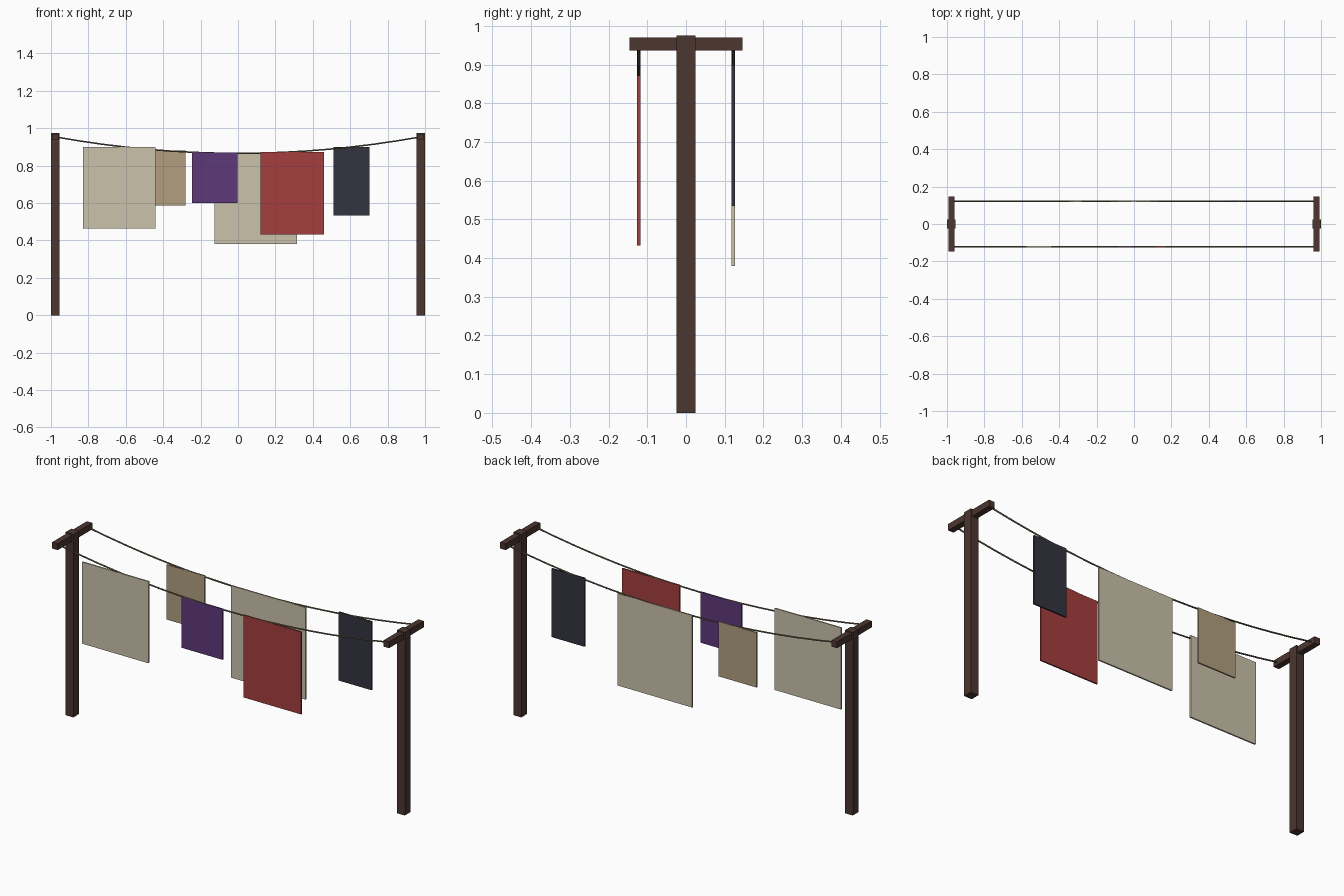
import bpy, bmesh

if "Cube" in bpy.data.objects:
    bpy.data.objects.remove(bpy.data.objects["Cube"])


def material(name, rgb):
    """Flat colour from 0-255 sRGB values."""
    lin = [(c / 255 / 12.92) if c < 10 else ((c / 255 + 0.055) / 1.055) ** 2.4 for c in rgb]
    m = bpy.data.materials.new(name)
    m.diffuse_color = (*lin, 1)
    m.use_nodes = True
    m.node_tree.nodes["Principled BSDF"].inputs["Base Color"].default_value = m.diffuse_color
    return m


WOOD = material("dark_wood", (76, 54, 47))
ROPE = material("rope_brown", (112, 103, 82))
CREAM = material("cream_cloth", (202, 194, 170))
TAN = material("tan_cloth", (177, 159, 128))
PURPLE = material("purple_cloth", (95, 56, 122))
RED = material("red_cloth", (164, 62, 62))
NAVY = material("navy_cloth", (52, 52, 64))


def box(name, x0, x1, y0, y1, z0, z1, mat):
    bm = bmesh.new()
    bmesh.ops.create_cube(bm, size=1)
    for v in bm.verts:
        v.co.x = x1 if v.co.x > 0 else x0
        v.co.y = y1 if v.co.y > 0 else y0
        v.co.z = z1 if v.co.z > 0 else z0
    me = bpy.data.meshes.new(name)
    bm.to_mesh(me)
    bm.free()
    me.materials.append(mat)
    ob = bpy.data.objects.new(name, me)
    bpy.context.collection.objects.link(ob)
    return ob


LINE_Y = 0.122   # distance of each line from the centre
END_X = 0.977    # centre of the posts

# Posts with crossbars
for side, s in (("left", -1), ("right", 1)):
    c = s * END_X
    box(side + "_post", c - 0.023, c + 0.023, -0.024, 0.024, 0, 0.975, WOOD)
    box(side + "_crossbar", c - 0.016, c + 0.016, -0.146, 0.146, 0.936, 0.97, WOOD)

# Sagging lines
for side, s in (("front", -1), ("back", 1)):
    cu = bpy.data.curves.new(side + "_line", "CURVE")
    cu.dimensions = "3D"
    cu.bevel_depth = 0.004
    cu.bevel_resolution = 2
    cu.use_fill_caps = True
    n = 16
    sp = cu.splines.new("POLY")
    sp.points.add(n)
    for i, p in enumerate(sp.points):
        t = 2 * i / n - 1
        p.co = (t * END_X, s * LINE_Y, 0.866 + 0.088 * t * t, 1)
    cu.materials.append(ROPE)
    ob = bpy.data.objects.new(side + "_line", cu)
    bpy.context.collection.objects.link(ob)

# Hanging laundry: name, line side, x range, z range, colour
LAUNDRY = [
    ("front_cream_sheet", -1, -0.83, -0.44, 0.465, 0.90, CREAM),
    ("front_purple_cloth", -1, -0.245, -0.004, 0.60, 0.87, PURPLE),
    ("front_red_towel", -1, 0.12, 0.46, 0.433, 0.872, RED),
    ("back_tan_cloth", 1, -0.503, -0.281, 0.588, 0.88, TAN),
    ("back_cream_sheet", 1, -0.125, 0.315, 0.38, 0.87, CREAM),
    ("back_navy_towel", 1, 0.51, 0.704, 0.534, 0.899, NAVY),
]
for name, s, x0, x1, z0, z1, mat in LAUNDRY:
    y = s * LINE_Y
    box(name, x0, x1, y - 0.004, y + 0.004, z0, z1, mat)
